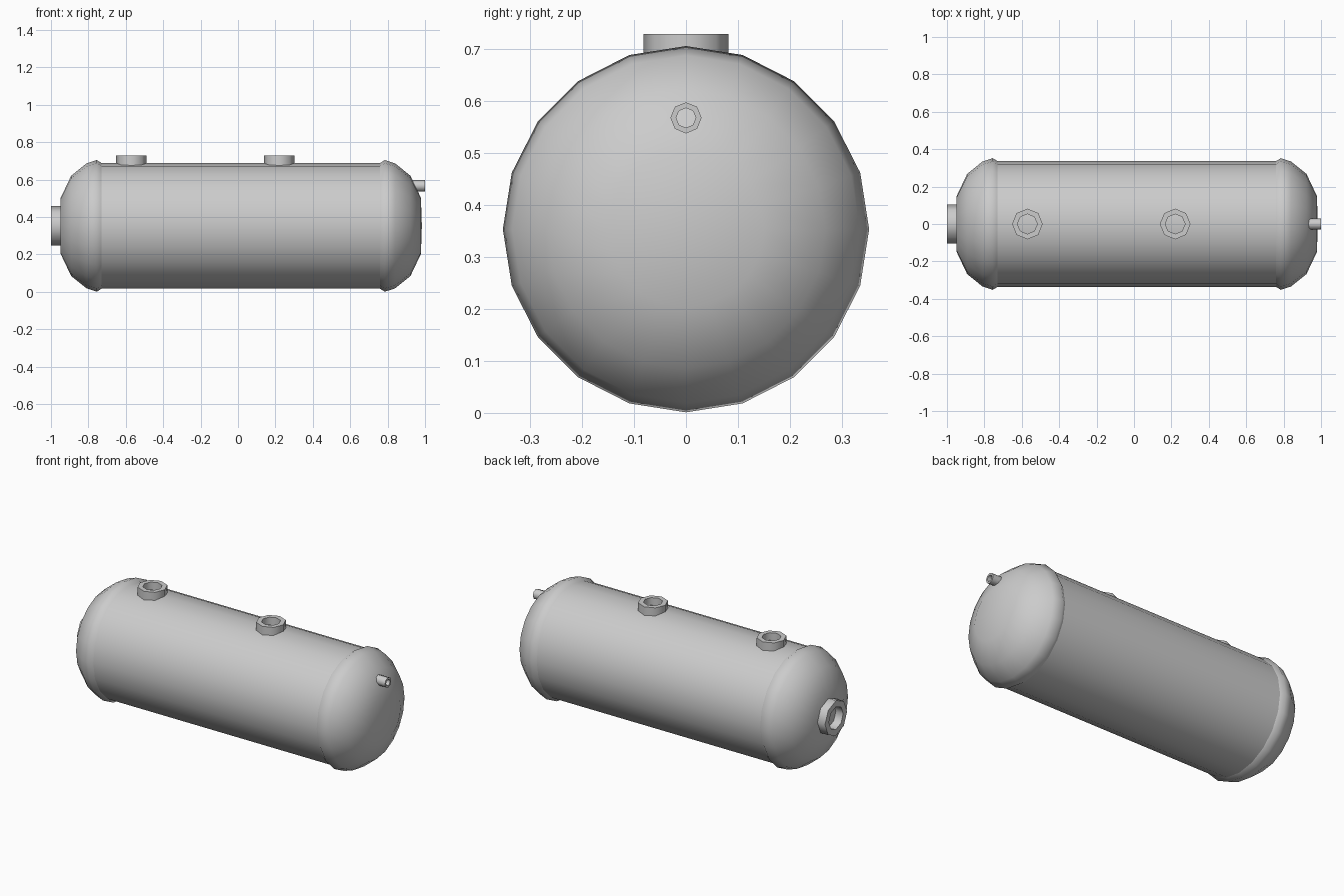
import bpy, bmesh, math
from mathutils import Matrix, Vector

cube = bpy.data.objects.get("Cube")
if cube:
    bpy.data.objects.remove(cube, do_unlink=True)

steel = bpy.data.materials.new("grey_steel")
steel.use_nodes = True
GREY = (0.6, 0.6, 0.6, 1)
steel.diffuse_color = GREY
steel.node_tree.nodes["Principled BSDF"].inputs["Base Color"].default_value = GREY

AXIS_Z = 0.353


def lathe(name, profile, sides, location, direction, sharp=40, closed=False):
    """Spin (radius, height) points around local z, then aim z along direction."""
    bm = bmesh.new()
    rings = []
    for r, h in profile:
        if r == 0:
            rings.append([bm.verts.new((0, 0, h))] * sides)
        else:
            angles = [2 * math.pi * i / sides for i in range(sides)]
            rings.append([bm.verts.new((r * math.cos(a), r * math.sin(a), h)) for a in angles])
    pairs = list(zip(rings, rings[1:]))
    if closed:
        pairs.append((rings[-1], rings[0]))
    for low, high in pairs:
        for i in range(sides):
            j = (i + 1) % sides
            bm.faces.new(dict.fromkeys((low[i], low[j], high[j], high[i])))
    bmesh.ops.recalc_face_normals(bm, faces=bm.faces)
    turn = Vector((0, 0, 1)).rotation_difference(Vector(direction)).to_matrix().to_4x4()
    bm.transform(Matrix.Translation(location) @ turn)
    mesh = bpy.data.meshes.new(name)
    bm.to_mesh(mesh)
    bm.free()
    mesh.materials.append(steel)
    obj = bpy.data.objects.new(name, mesh)
    bpy.context.collection.objects.link(obj)
    bpy.ops.object.select_all(action="DESELECT")
    obj.select_set(True)
    bpy.context.view_layer.objects.active = obj
    bpy.ops.object.shade_smooth_by_angle(angle=math.radians(sharp))
    return obj


def pipe(name, outer, inner, length, location, direction):
    """Eight-sided open pipe stub."""
    ring = [(outer, 0), (outer, length), (inner, length), (inner, 0)]
    return lathe(name, ring, 8, location, direction, 50, True)


# Tank shell
lathe("tank_shell", [(0.336, -0.76), (0.336, 0.79)], 20, (0, 0, AXIS_Z), (1, 0, 0))

# Domed ends, slightly wider than the shell
dome = [(0.33, -0.035), (0.352, 0), (0.334, 0.055), (0.268, 0.137), (0.15, 0.193), (0, 0.198)]
lathe("right_dome", dome, 20, (-0.755, 0, AXIS_Z), (-1, 0, 0), 60)
lathe("left_dome", dome, 20, (0.785, 0, AXIS_Z), (1, 0, 0), 60)

# Filler necks on top
for name, x in (("rear_filler_neck", -0.57), ("front_filler_neck", 0.22)):
    pipe(name, 0.082, 0.053, 0.06, (x, 0, 0.668), (0, 0, 1))

# Outlets on the ends
pipe("main_outlet", 0.105, 0.068, 0.06, (-0.94, 0, AXIS_Z), (-1, 0, 0))
pipe("small_outlet", 0.03, 0.019, 0.08, (0.92, 0, 0.567), (1, 0, 0))
